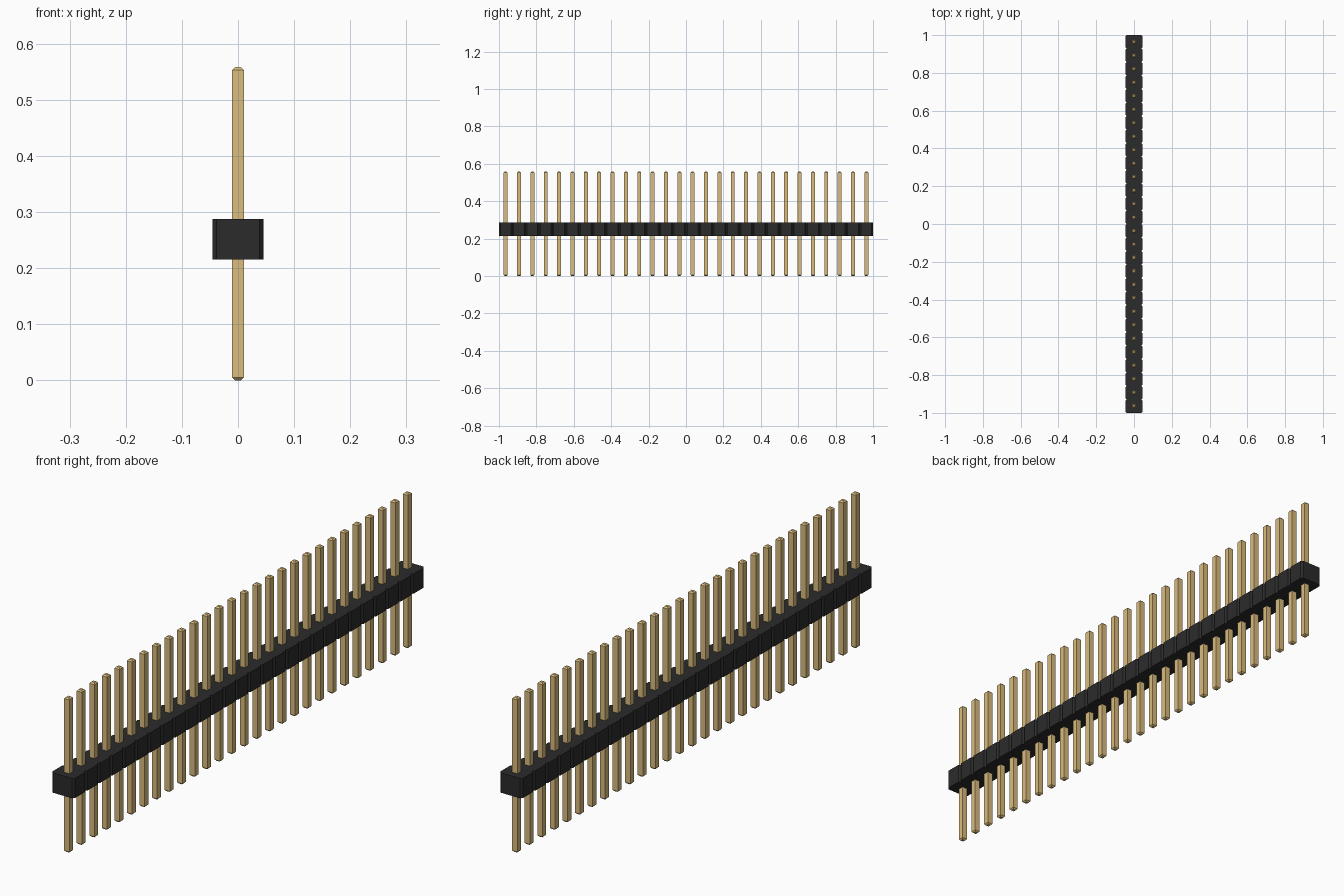
import bpy
import bmesh

cube = bpy.data.objects.get("Cube")
if cube:
    bpy.data.objects.remove(cube, do_unlink=True)

PINS = 28
PITCH = 2 / PINS
HALF_WIDTH = 0.0453      # housing half width
CORNER = 0.0071          # housing corner chamfer
BASE, TOP = 0.2155, 0.287
PIN_HALF, PIN_TIP = 0.0105, 0.0055
PIN_TOP, TAPER = 0.558, 0.005


def make_material(name, rgb, roughness):
    mat = bpy.data.materials.new(name)
    mat.use_nodes = True
    color = (*rgb, 1)
    mat.diffuse_color = color
    shader = mat.node_tree.nodes["Principled BSDF"]
    shader.inputs["Base Color"].default_value = color
    shader.inputs["Roughness"].default_value = roughness
    return mat


def make_object(name, bm, mat):
    bmesh.ops.recalc_face_normals(bm, faces=bm.faces)
    mesh = bpy.data.meshes.new(name)
    bm.to_mesh(mesh)
    bm.free()
    mesh.materials.append(mat)
    obj = bpy.data.objects.new(name, mesh)
    bpy.context.collection.objects.link(obj)
    return obj


def square_ring(bm, half, z):
    corners = ((-1, -1), (1, -1), (1, 1), (-1, 1))
    return [bm.verts.new((x * half, y * half, z)) for x, y in corners]


black = make_material("black plastic", (0.024, 0.024, 0.024), 0.6)
gold = make_material("gold metal", (0.708, 0.504, 0.209), 0.4)
centres = [-1 + PITCH * (i + 0.5) for i in range(PINS)]

# Housing: one outline with a notch between neighbouring segments, extruded up
side = []
for y in centres:
    low, high = y - PITCH / 2, y + PITCH / 2
    side += [(HALF_WIDTH - CORNER, low), (HALF_WIDTH, low + CORNER),
             (HALF_WIDTH, high - CORNER)]
side.append((HALF_WIDTH - CORNER, 1))
outline = side + [(-x, y) for x, y in reversed(side)]
bm = bmesh.new()
floor = bm.faces.new([bm.verts.new((x, y, BASE)) for x, y in outline])
extruded = bmesh.ops.extrude_face_region(bm, geom=[floor], use_keep_orig=True)
raised = [v for v in extruded["geom"] if isinstance(v, bmesh.types.BMVert)]
bmesh.ops.translate(bm, verts=raised, vec=(0, 0, TOP - BASE))
make_object("housing", bm, black)

# Pin: square bar with tapered tips at both ends
bm = bmesh.new()
rings = [square_ring(bm, PIN_TIP, 0), square_ring(bm, PIN_HALF, TAPER),
         square_ring(bm, PIN_HALF, PIN_TOP - TAPER),
         square_ring(bm, PIN_TIP, PIN_TOP)]
for lower, upper in zip(rings, rings[1:]):
    for i in range(4):
        j = (i + 1) % 4
        bm.faces.new((lower[i], lower[j], upper[j], upper[i]))
bm.faces.new(rings[0])
bm.faces.new(rings[-1])
first_pin = make_object("pin_1", bm, gold)
first_pin.location.y = centres[0]

# Row of matching pins
for number, y in enumerate(centres[1:], 2):
    pin = bpy.data.objects.new(f"pin_{number}", first_pin.data)
    pin.location.y = y
    bpy.context.collection.objects.link(pin)
